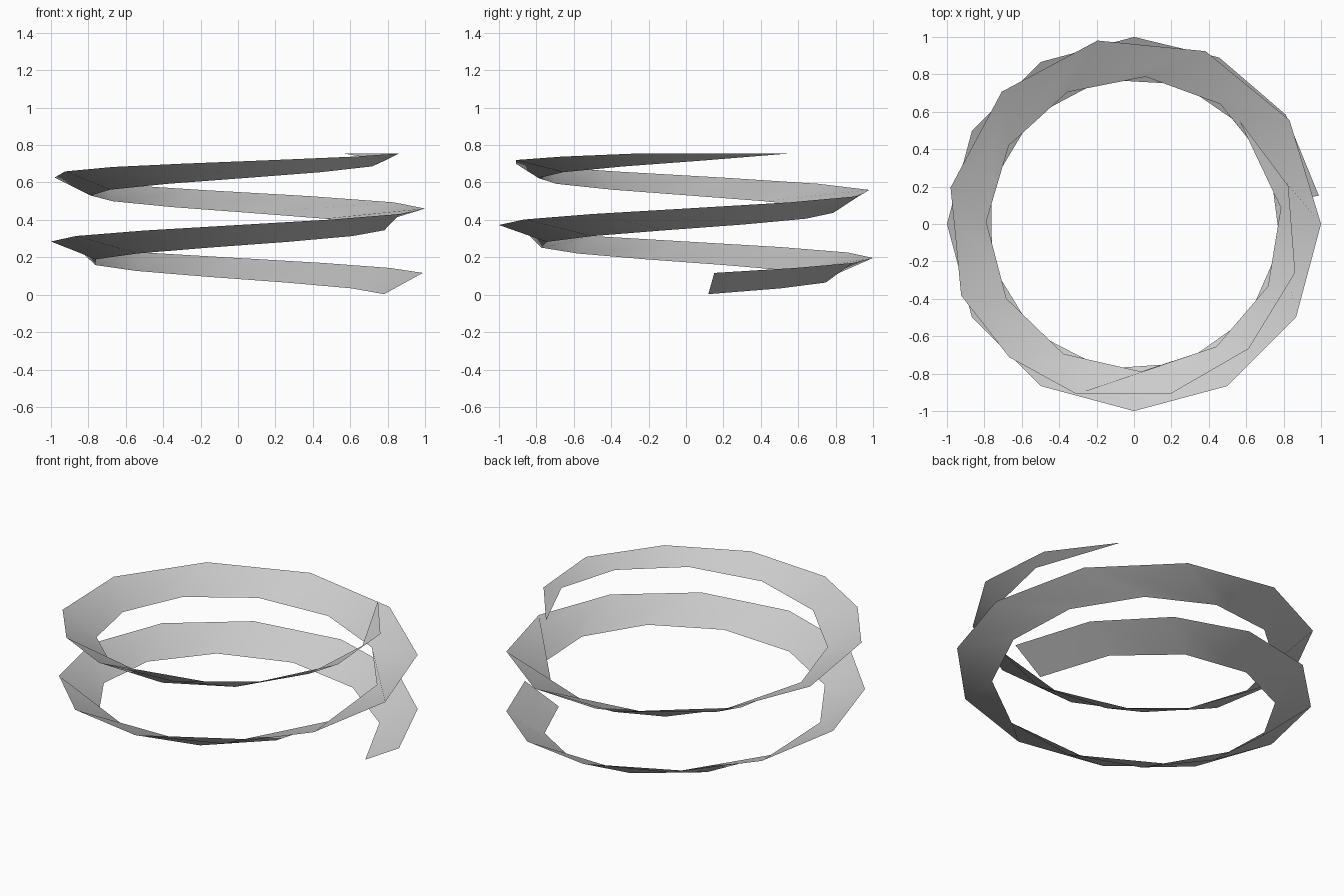
import bpy, bmesh
from math import radians, sin, cos

cube = bpy.data.objects.get("Cube")
if cube:
    bpy.data.objects.remove(cube, do_unlink=True)

START = 8.7


def angles(*runs):
    """Angles along an edge from (count, step) runs, in degrees."""
    out = [START]
    for count, step in runs:
        for _ in range(count):
            out.append(out[-1] + step)
    return out


def helix_point(radius, angle, z):
    a = radians(angle)
    return (radius * cos(a), radius * sin(a), z)


# Outer edge: rises steadily, then tapers inwards and levels off at the tip
outer_angles = angles((3, 27.1), (9, 30), (6, 33.75), (2, 24.4), (4, 30.64))
taper = [(0.976, 0.683), (0.96, 0.70), (0.93, 0.72),
         (0.906, 0.738), (0.90, 0.755), (0.85, 0.755)]
plain = len(outer_angles) - len(taper)
outer = [helix_point(1, a, 0.108 + 0.00098 * a) for a in outer_angles[:plain]]
outer += [helix_point(r, a, z) for a, (r, z) in zip(outer_angles[plain:], taper)]

# Inner edge: an even helix set lower than the outer one
inner_angles = angles((23, 31.2), (1, 38.2))
inner = [helix_point(0.79, a, 0.000995 * (a - START) + 0.003) for a in inner_angles]

# Ribbon surface between the two edges, closing to a pointed tip
bm = bmesh.new()
o = [bm.verts.new(p) for p in outer]
i = [bm.verts.new(p) for p in inner]
for k in range(len(o) - 1):
    bm.faces.new((o[k], o[k + 1], i[k + 1], i[k]))
for face in bm.faces:
    face.smooth = True
mesh = bpy.data.meshes.new("spiral_ribbon")
bm.to_mesh(mesh)
bm.free()

# Plain grey finish
grey = bpy.data.materials.new("light_grey")
grey.use_nodes = True
colour = (0.6, 0.6, 0.6, 1)
grey.diffuse_color = colour
grey.node_tree.nodes["Principled BSDF"].inputs["Base Color"].default_value = colour
mesh.materials.append(grey)

ribbon = bpy.data.objects.new("spiral_ribbon", mesh)
bpy.context.scene.collection.objects.link(ribbon)
